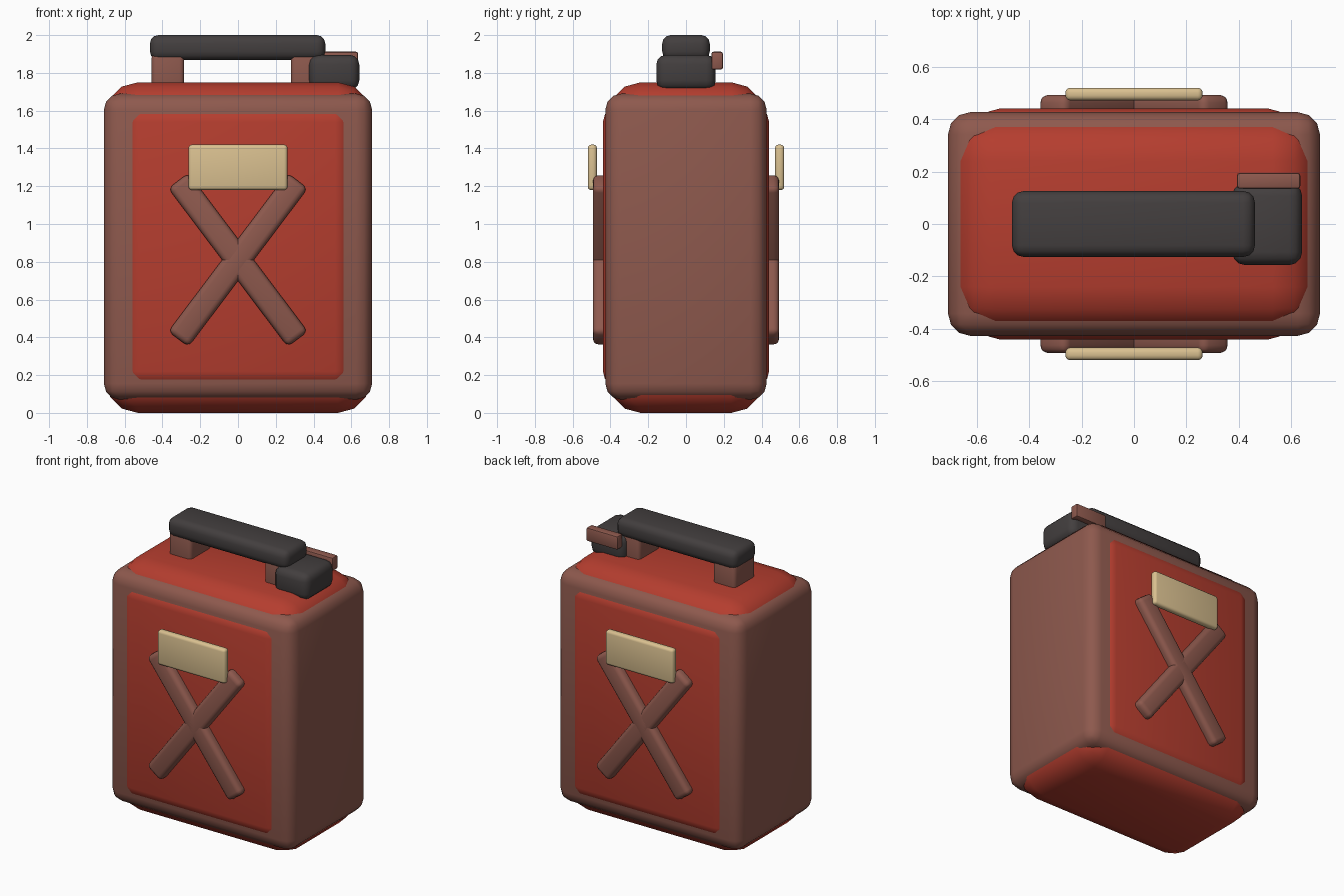
import bpy, math

if "Cube" in bpy.data.objects:
    bpy.data.objects.remove(bpy.data.objects["Cube"])


def material(name, rgb):
    m = bpy.data.materials.new(name)
    m.diffuse_color = (*rgb, 1)
    m.use_nodes = True
    m.node_tree.nodes["Principled BSDF"].inputs["Base Color"].default_value = m.diffuse_color
    return m


RED = material("red paint", (0.46, 0.047, 0.028))
BROWN = material("brown trim", (0.27, 0.10, 0.075))
DARK = material("dark rubber", (0.056, 0.049, 0.049))
TAN = material("tan label", (0.70, 0.53, 0.28))


def box(name, lo, hi, mat, bevel, segments=3, turn=0):
    """Rounded box between two corners, optionally turned about the y axis."""
    centre = [(a + b) / 2 for a, b in zip(lo, hi)]
    bpy.ops.mesh.primitive_cube_add(size=1, location=centre)
    ob = bpy.context.object
    ob.name = name
    ob.scale = [b - a for a, b in zip(lo, hi)]
    bpy.ops.object.transform_apply(location=False, rotation=False, scale=True)
    ob.rotation_euler.y = turn
    ob.data.materials.append(mat)
    mod = ob.modifiers.new("round", 'BEVEL')
    mod.width = bevel
    mod.segments = segments
    bpy.ops.object.modifier_apply(modifier=mod.name)
    bpy.ops.object.shade_smooth_by_angle(angle=math.radians(35))
    return ob


# Can: red inner shell, brown frame, raised red panels
box("inner_shell", (-0.70, -0.41, 0), (0.70, 0.41, 1.75), RED, 0.17)
box("frame", (-0.71, -0.427, 0.07), (0.71, 0.427, 1.69), BROWN, 0.085)
box("side_panels", (-0.595, -0.44, 0.14), (0.595, 0.44, 1.62), RED, 0.08)

# Crossed braces and label on both large faces
for side, s in (("front", -1), ("back", 1)):
    y0, y1 = sorted((s * 0.40, s * 0.493))
    for tag, t in (("rising", -1), ("falling", 1)):
        box(f"{side}_brace_{tag}", (-0.525, y0, 0.743), (0.525, y1, 0.877),
            BROWN, 0.03, turn=t * math.radians(53))
    y0, y1 = sorted((s * 0.472, s * 0.52))
    box(f"{side}_label", (-0.262, y0, 1.18), (0.262, y1, 1.42), TAN, 0.018)

# Handle posts and grip
box("handle_post_left", (-0.457, -0.115, 1.68), (-0.285, 0.115, 1.905), BROWN, 0.025)
box("handle_post_right", (0.28, -0.115, 1.68), (0.457, 0.115, 1.905), BROWN, 0.025)
box("handle_grip", (-0.466, -0.126, 1.868), (0.462, 0.126, 2.0), DARK, 0.045)

# Filler cap with its latch
box("cap", (0.375, -0.157, 1.71), (0.642, 0.157, 1.895), DARK, 0.05)
box("cap_latch", (0.393, 0.135, 1.818), (0.635, 0.195, 1.912), BROWN, 0.01, 2)
